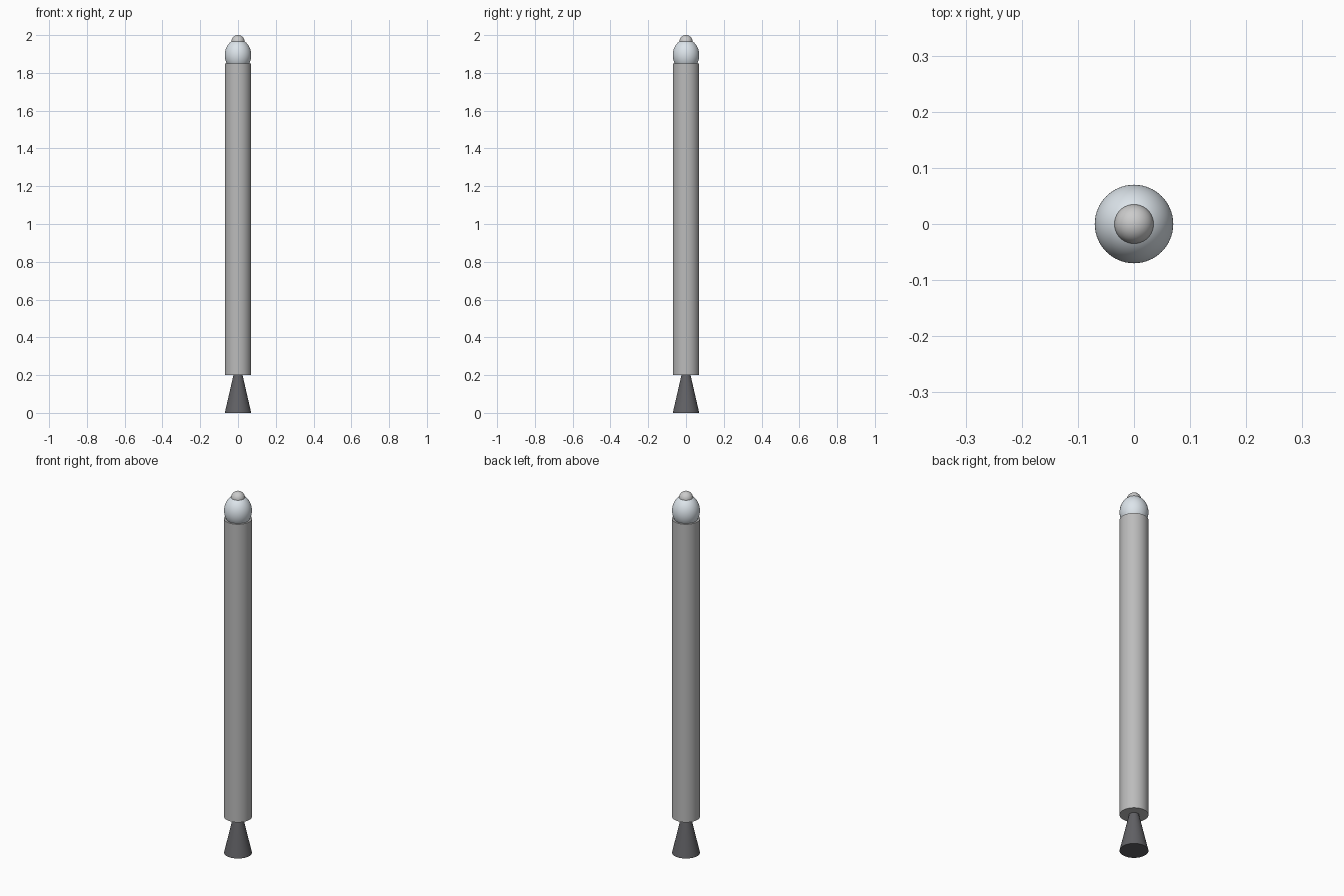
import bpy, math

if "Cube" in bpy.data.objects:
    bpy.data.objects.remove(bpy.data.objects["Cube"])


def finish(name, color=None):
    ob = bpy.context.object
    ob.name = name
    bpy.ops.object.transform_apply(location=False, rotation=False, scale=True)
    bpy.ops.object.shade_smooth_by_angle(angle=math.radians(35))
    if color:
        mat = bpy.data.materials.new(name + "_paint")
        mat.diffuse_color = (*color, 1)
        mat.use_nodes = True
        mat.node_tree.nodes["Principled BSDF"].inputs["Base Color"].default_value = mat.diffuse_color
        ob.data.materials.append(mat)
    return ob


def cone(name, r_low, r_high, z0, z1, color=None):
    bpy.ops.mesh.primitive_cone_add(vertices=64, radius1=r_low, radius2=r_high,
                                    depth=z1 - z0, location=(0, 0, (z0 + z1) / 2))
    return finish(name, color)


def ball(name, r, rz, z, color=None):
    bpy.ops.mesh.primitive_uv_sphere_add(segments=64, ring_count=32, radius=1,
                                         location=(0, 0, z))
    bpy.context.object.scale = (r, r, rz)
    return finish(name, color)


# Engine bell at the base
cone("engine_nozzle", 0.07, 0.024, 0.0, 0.2, (0.12, 0.12, 0.13))
# Long straight body
cone("rocket_body", 0.07, 0.07, 0.2, 1.85, (0.5, 0.5, 0.5))
# Stretched dome and small tip cap
ball("nose_dome", 0.07, 0.084, 1.894, (0.72, 0.78, 0.83))
ball("nose_tip", 0.035, 0.035, 1.965, (0.85, 0.85, 0.85))
